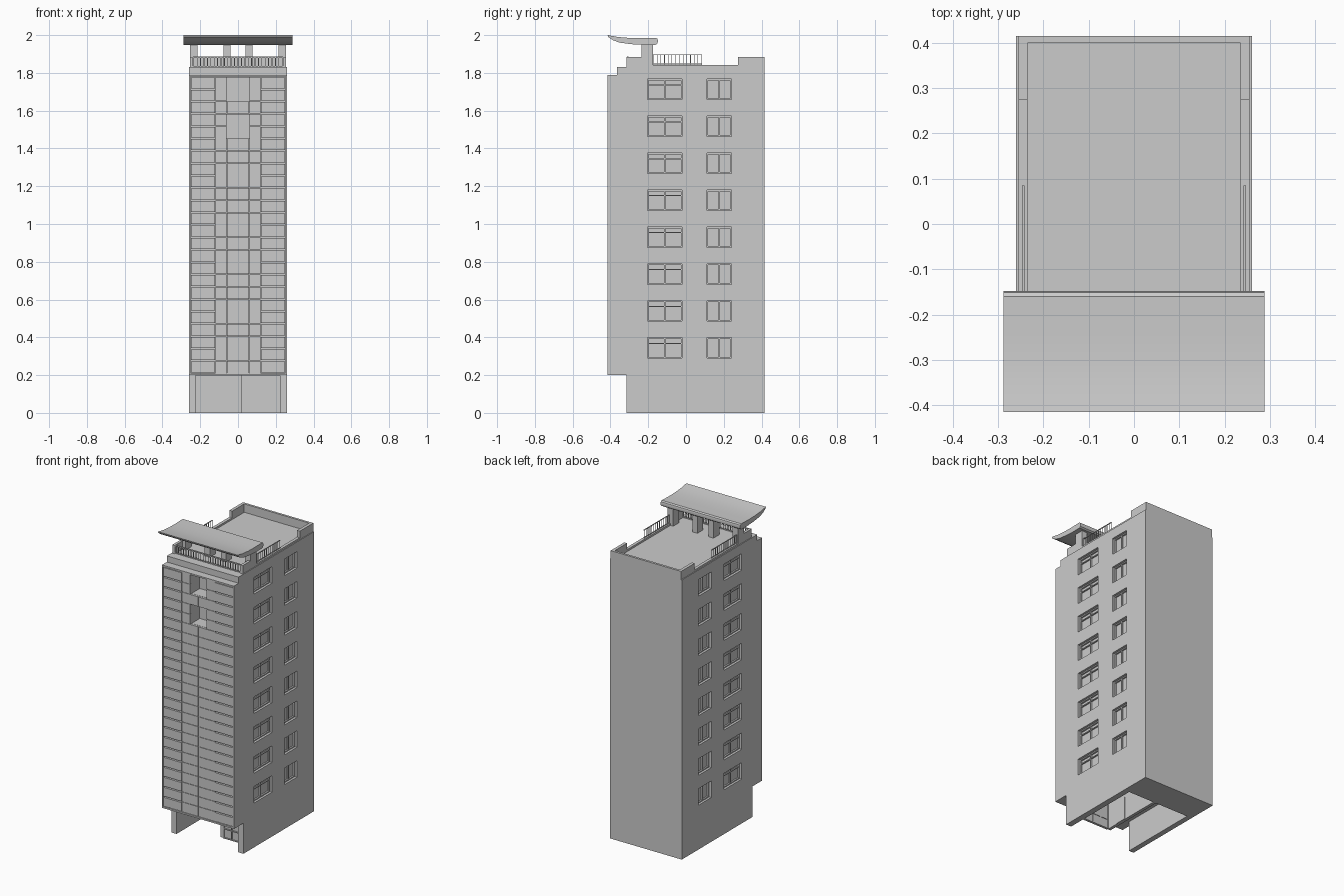
import bpy, bmesh
from mathutils import Vector

if "Cube" in bpy.data.objects:
    bpy.data.objects.remove(bpy.data.objects["Cube"])


def finish(name, bm):
    bmesh.ops.recalc_face_normals(bm, faces=bm.faces)
    me = bpy.data.meshes.new(name)
    bm.to_mesh(me)
    bm.free()
    ob = bpy.data.objects.new(name, me)
    bpy.context.collection.objects.link(ob)
    return ob


def boxes(name, items):
    """One object from boxes given as (x0, x1, y0, y1, z0, z1)."""
    bm = bmesh.new()
    for x0, x1, y0, y1, z0, z1 in items:
        vs = bmesh.ops.create_cube(bm, size=1)['verts']
        for v in vs:
            v.co = Vector(((x0 + x1) / 2 + v.co.x * (x1 - x0),
                           (y0 + y1) / 2 + v.co.y * (y1 - y0),
                           (z0 + z1) / 2 + v.co.z * (z1 - z0)))
    return finish(name, bm)


def extrude_x(name, profile, half):
    """Side profile (y, z) swept from -half to half along x."""
    bm = bmesh.new()
    face = bm.faces.new([bm.verts.new((-half, y, z)) for y, z in profile])
    out = bmesh.ops.extrude_face_region(bm, geom=[face])['geom']
    bmesh.ops.translate(bm, vec=(2 * half, 0, 0),
                        verts=[g for g in out if isinstance(g, bmesh.types.BMVert)])
    return finish(name, bm)


def mirrored(items):
    return items + [(-b, -a, c, d, e, f) for a, b, c, d, e, f in items]


def cut(target, items):
    cutter = boxes('cutter', items)
    cutter.hide_render = True
    mod = target.modifiers.new('cut', 'BOOLEAN')
    mod.operation, mod.solver, mod.object = 'DIFFERENCE', 'EXACT', cutter
    bpy.context.view_layer.objects.active = target
    bpy.ops.object.modifier_apply(modifier=mod.name)
    bpy.data.objects.remove(cutter)


# tower body with overhanging front and stepped top
body = extrude_x('tower_body', [(-.315, 0), (.415, 0), (.415, 1.83), (-.365, 1.83),
                                (-.365, 1.79), (-.415, 1.79), (-.415, .2), (-.315, .2)], .26)

# side window openings, front recess, loggias and open ground floor
levels = [.29 + .1955 * i for i in range(8)]
spans = [(-.205, -.02), (.11, .24)]
cut(body, mirrored([(.235, .3, a, b, z, z + .108) for z in levels for a, b in spans]))
Z0, PITCH = .21, 1.57 / 24
row = lambda k: Z0 + PITCH * k
cut(body, [(-.252, .252, -.5, -.395, row(0), row(24))])
holes = [(19, 21), (22, 24)]
cut(body, [(-.06, .06, -.45, -.31, row(a), row(b) - .005) for a, b in holes])
cut(body, [(-.225, .222, -.5, .22, -.1, .198)])

# side window frames with mullions and transoms
frames = []
for z in levels:
    t = z + .108
    for i, (a, b) in enumerate(spans):
        m, w = (a + b) / 2, .007
        frames += [(.23, .245, a, a + w, z, t), (.23, .245, b - w, b, z, t),
                   (.23, .245, a, b, z, z + w), (.23, .245, a, b, t - w, t),
                   (.23, .244, m - .004, m + .004, z, t)]
        if i == 0:
            frames.append((.23, .243, a, b, z + .075, z + .081))
boxes('window_frames', mirrored(frames))

# facade: horizontal slats on the sides, thin-jointed panels in the middle
slats, panels = [], []
for k in range(24):
    a, b = row(k), row(k + 1)
    slats.append((.121, .249, -.414, -.393, a + .004, b - .004))
    panels.append((.0605, .119, -.41, -.393, a + .001, b - .001))
    if not any(lo <= k < hi for lo, hi in holes):
        panels.append((.001, .0595, -.41, -.393, a + .001, b - .001))
boxes('facade_slats', mirrored(slats))
boxes('facade_panels', mirrored(panels))

# ground floor: partition, shop front and inner door
boxes('partition_wall', [(.015, .035, -.2, .22, 0, .2)])
boxes('shop_glass', [(.035, .222, -.199, -.194, 0, .2)])
bars = [(x - .003, x + .003, -.206, -.19, 0, .2) for x in (.039, .095, .155, .218)]
bars += [(.036, .222, -.206, -.19, z, z + .006) for z in (0, .06, .192)]
boxes('shop_front_frame', bars)
boxes('inner_door', [(.035, .039, -.11, -.04, 0, .15)])

# roof parapets: low side walls, raised back corner and front ends
par = [(.235, .255, -.235, .275, 1.825, 1.842),
       (.235, .255, .275, .415, 1.825, 1.885),
       (.237, .255, -.315, -.235, 1.825, 1.885)]
boxes('side_parapets', mirrored(par))
boxes('back_parapet', [(-.235, .235, .4, .415, 1.825, 1.885)])

# railings
N = 26
front = [(-.237, .237, -.312, -.304, 1.879, 1.886), (-.237, .237, -.311, -.305, 1.832, 1.837)]
for i in range(N + 1):
    x = -.234 + .468 * i / N
    front.append((x - .002, x + .002, -.31, -.306, 1.828, 1.882))
boxes('front_railing', front)
side = [(.242, .247, -.175, .085, 1.894, 1.898), (.242, .247, -.175, .085, 1.845, 1.849)]
for i in range(14):
    y = -.173 + .256 * i / 13
    side.append((.243, .246, y - .0015, y + .0015, 1.84, 1.896))
boxes('side_railings', mirrored(side))

# canopy posts and swept canopy
boxes('canopy_posts', mirrored([(.215, .255, -.235, -.175, 1.825, 1.96),
                                (.04, .077, -.235, -.175, 1.825, 1.96)]))
canopy = extrude_x('roof_canopy', [(-.415, 2.0), (-.36, 1.99), (-.3, 1.985), (-.24, 1.984),
                                   (-.16, 1.986), (-.151, 1.98), (-.148, 1.97), (-.151, 1.956),
                                   (-.16, 1.949), (-.22, 1.948), (-.29, 1.952), (-.35, 1.96),
                                   (-.385, 1.972), (-.412, 1.99)], .288)
bpy.ops.object.select_all(action='DESELECT')
canopy.select_set(True)
bpy.context.view_layer.objects.active = canopy
bpy.ops.object.shade_smooth_by_angle()
